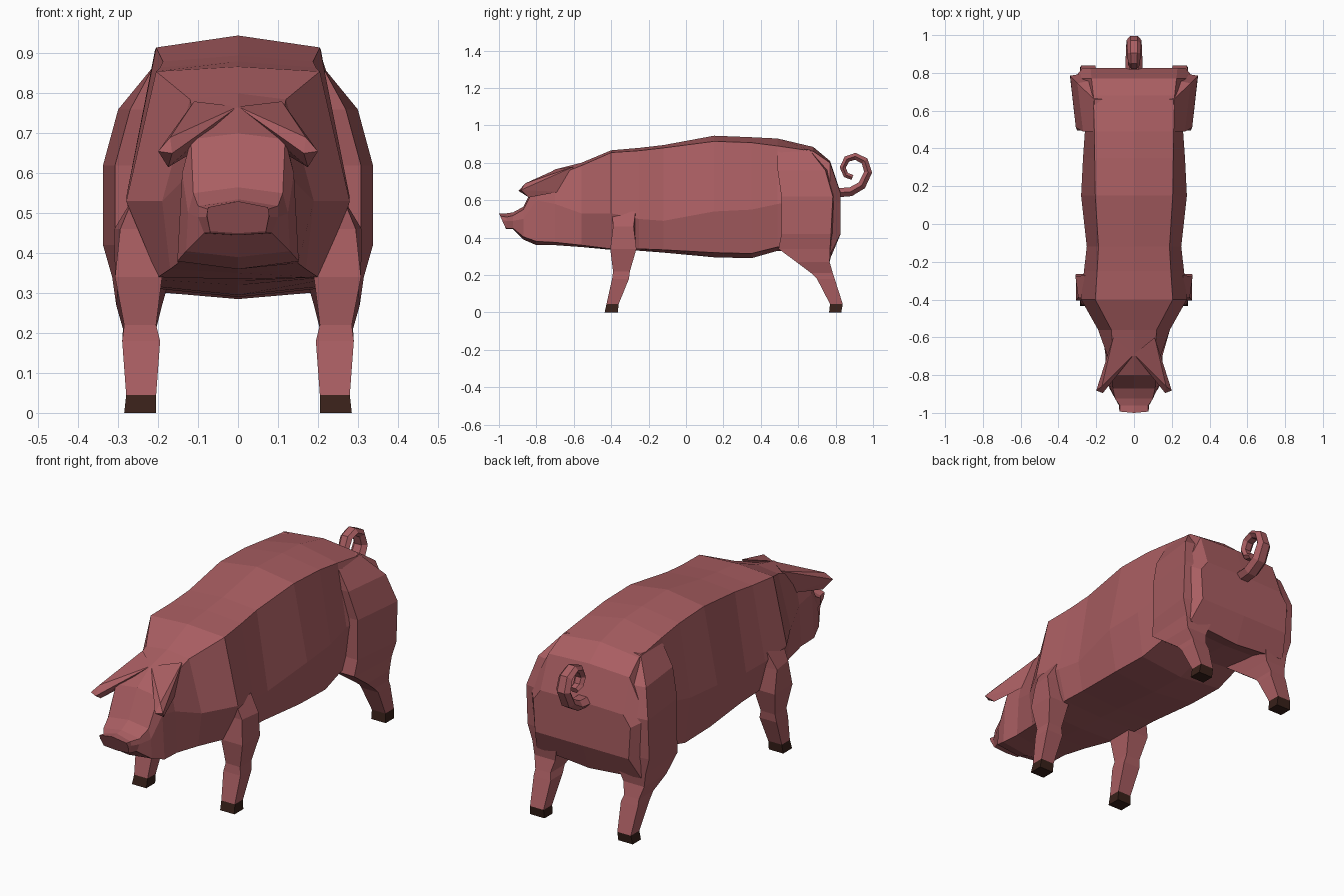
import bpy, bmesh


def material(name, rgb):
    m = bpy.data.materials.new(name)
    m.diffuse_color = (*rgb, 1)
    return m


SKIN = material("skin", (0.40, 0.112, 0.122))
HOOF = material("hoof", (0.04, 0.015, 0.01))


def finish(name, bm, mat, mirror=False):
    bmesh.ops.recalc_face_normals(bm, faces=bm.faces)
    me = bpy.data.meshes.new(name)
    bm.to_mesh(me)
    bm.free()
    me.materials.append(mat)
    ob = bpy.data.objects.new(name, me)
    bpy.context.collection.objects.link(ob)
    if mirror:
        mod = ob.modifiers.new("mirror", 'MIRROR')
        mod.use_mirror_merge = False
    return ob


def loft(name, rings, mat, mirror=False):
    """Skin a list of equal-length point rings and cap both ends."""
    bm = bmesh.new()
    vs = [[bm.verts.new(p) for p in r] for r in rings]
    n = len(vs[0])
    for a, b in zip(vs, vs[1:]):
        for i in range(n):
            j = (i + 1) % n
            bm.faces.new((a[i], a[j], b[j], b[i]))
    bm.faces.new(vs[0])
    bm.faces.new(vs[-1])
    return finish(name, bm, mat, mirror)


def trunk_ring(y, zt, xt, zc, xs, zs, xb, zb, zbot, lean=0):
    """Eight-sided section: top centre, top corner, side, bottom corner, bottom centre."""
    half = [(xt, zc), (xs, zs), (xb, zb)]
    pts = [(0, zt)] + half + [(0, zbot)] + [(-x, z) for x, z in reversed(half)]
    return [(x, y + lean * (zt - z), z) for x, z in pts]


def leg_ring(z, x0, x1, y0, y1, skew=0):
    """Four-sided section; skew pulls the outer corners in."""
    return [(x0, y0, z), (x1 - skew, y0, z), (x1, y1 - skew, z), (x0, y1, z)]


# Torso, front to back
torso = [
    (-.40, .867, .205, .855, .28, .53, .20, .34, .335),
    (-.25, .88, .195, .865, .265, .50, .225, .34, .33),
    (-.12, .895, .188, .88, .25, .49, .225, .335, .32),
    (.15, .945, .205, .915, .28, .54, .24, .32, .295),
    (.35, .937, .208, .908, .27, .55, .24, .315, .29),
    (.49, .93, .21, .89, .26, .58, .23, .35, .33),
    (.68, .885, .215, .862, .30, .61, .25, .33, .32),
    (.77, .81, .225, .80, .32, .61, .29, .31, .285),
    (.827, .64, .23, .635, .27, .58, .26, .42, .42),
]
loft("torso", [trunk_ring(*r) for r in torso], SKIN)

# Neck, head and snout
head = [
    (-.40, .867, .205, .855, .28, .53, .20, .34, .335),
    (-.56, .80, .12, .785, .19, .53, .17, .36, .35),
    (-.70, .765, .11, .73, .14, .58, .15, .375, .36),
    (-.80, .70, .118, .685, .14, .60, .152, .38, .36),
    (-.87, .565, .112, .55, .125, .50, .13, .405, .39),
    (-.925, .535, .10, .518, .10, .49, .085, .45, .445),
    (-.96, .53, .075, .51, .08, .49, .07, .45, .445),
    (-1.0, .53, .075, .515, .078, .495, .07, .455, .45, .45),
]
loft("head", [trunk_ring(*r) for r in head], SKIN)

# Ears
bm = bmesh.new()
for p in [(0, -.69, .767), (.11, -.60, .78), (.17, -.86, .69), (.20, -.882, .655),
          (.165, -.895, .65), (.125, -.68, .645), (.175, -.84, .615), (.10, -.80, .708)]:
    bm.verts.new(p)
bmesh.ops.convex_hull(bm, input=bm.verts)
finish("ears", bm, SKIN, True)

# Front legs and hooves
front = [
    (.54, .20, .262, -.395, -.27), (.46, .20, .31, -.39, -.265, .015),
    (.34, .19, .308, -.405, -.265), (.22, .205, .285, -.39, -.30),
    (.18, .195, .29, -.395, -.305), (.045, .205, .28, -.425, -.36),
]
loft("front_legs", [leg_ring(*r) for r in front], SKIN, True)
loft("front_hooves", [leg_ring(.045, .205, .28, -.425, -.36),
                      leg_ring(0, .205, .285, -.435, -.365)], HOOF, True)

# Hind thighs, legs and hooves
hind = [
    (.87, .15, .21, .49, .66), (.76, .15, .30, .49, .775, .03),
    (.62, .15, .338, .51, .815, .03), (.42, .15, .338, .51, .805, .03),
    (.34, .17, .315, .495, .785, .015), (.27, .19, .305, .59, .768),
    (.21, .205, .288, .67, .785), (.18, .195, .29, .70, .795),
    (.045, .205, .28, .77, .838),
]
loft("hind_legs", [leg_ring(*r) for r in hind], SKIN, True)
loft("hind_hooves", [leg_ring(.045, .205, .28, .77, .838),
                     leg_ring(0, .205, .285, .765, .83)], HOOF, True)

# Curled tail
path = [(.80, .64), (.88, .645), (.94, .68), (.974, .75), (.955, .81),
        (.905, .835), (.86, .82), (.838, .775), (.855, .735), (.89, .722)]
cu = bpy.data.curves.new("tail", 'CURVE')
cu.dimensions = '3D'
cu.bevel_depth = .029
cu.bevel_resolution = 1
cu.use_fill_caps = True
sp = cu.splines.new('POLY')
sp.use_smooth = False
sp.points.add(len(path) - 1)
for i, (y, z) in enumerate(path):
    sp.points[i].co = (0, y, z, 1)
    sp.points[i].radius = 1 - .05 * i
cu.materials.append(SKIN)
tail = bpy.data.objects.new("tail", cu)
tail.scale.x = 1.6
bpy.context.collection.objects.link(tail)
